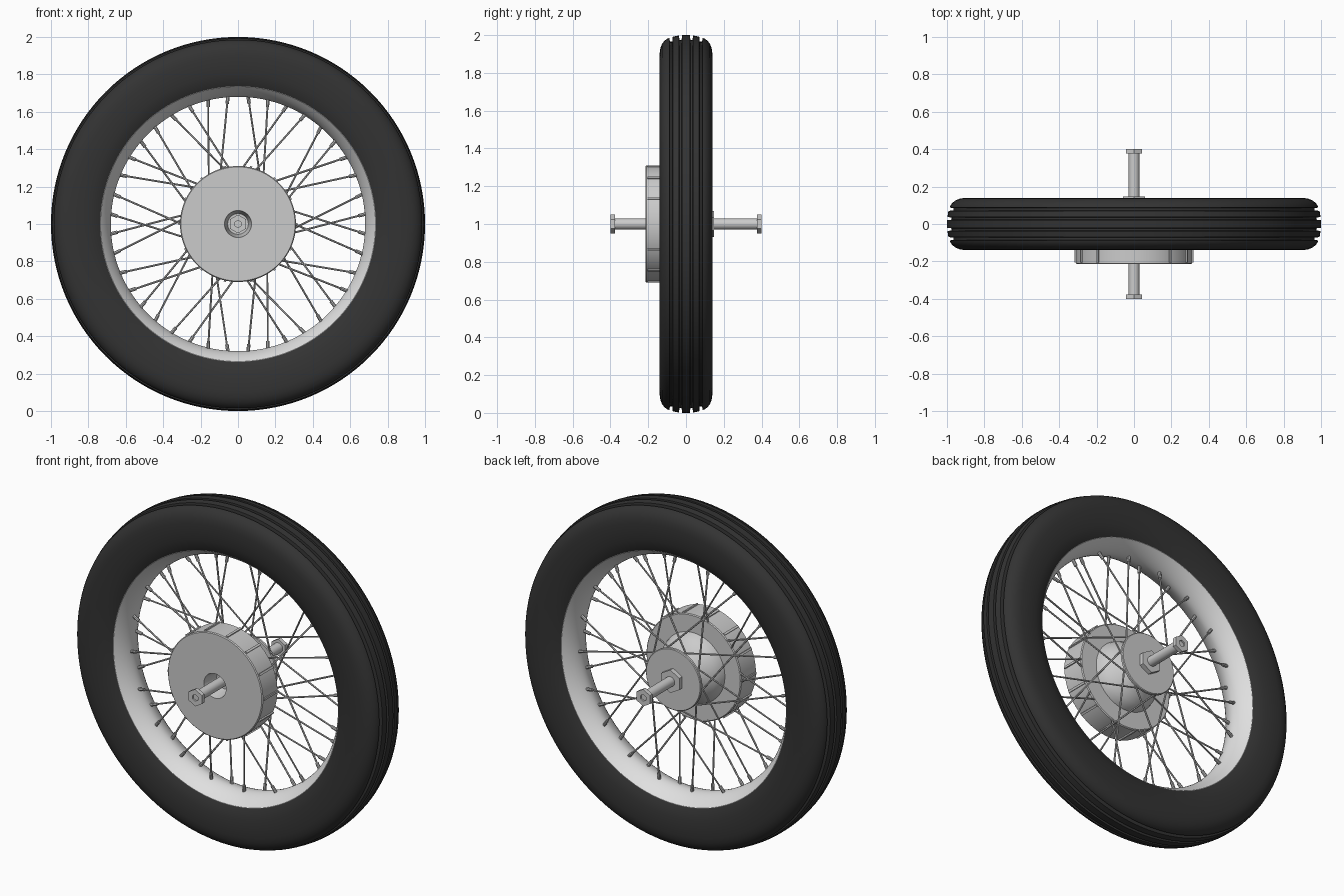
import bpy, bmesh, math
from mathutils import Vector

if "Cube" in bpy.data.objects:
    bpy.data.objects.remove(bpy.data.objects["Cube"])

HUB = Vector((0, 0, 1))


def material(name, v):
    m = bpy.data.materials.new(name)
    m.diffuse_color = (v, v, v, 1)
    m.use_nodes = True
    m.node_tree.nodes["Principled BSDF"].inputs["Base Color"].default_value = m.diffuse_color
    return m


RUBBER = material("black rubber", 0.033)
RIM = material("light rim metal", 0.74)
STEEL = material("hub steel", 0.6)
WIRE = material("spoke steel", 0.5)


def finish(name, bm, mat, angle=35):
    bmesh.ops.recalc_face_normals(bm, faces=bm.faces)
    me = bpy.data.meshes.new(name)
    bm.to_mesh(me)
    bm.free()
    me.materials.append(mat)
    ob = bpy.data.objects.new(name, me)
    bpy.context.collection.objects.link(ob)
    bpy.ops.object.select_all(action='DESELECT')
    ob.select_set(True)
    bpy.context.view_layer.objects.active = ob
    bpy.ops.object.shade_smooth_by_angle(angle=math.radians(angle))
    return ob


def polar(r, a, y):
    return Vector((r * math.cos(a), y, 1 + r * math.sin(a)))


def lathe(name, profile, mat, n=96, start=0.0, angle=35):
    """Spin a closed (radius, y) profile around the axle."""
    bm = bmesh.new()
    rings = [[bm.verts.new(polar(r, start + math.tau * i / n, y)) for r, y in profile]
             for i in range(n)]
    k = len(profile)
    for i in range(n):
        a, b = rings[i], rings[(i + 1) % n]
        for j in range(k):
            bm.faces.new((a[j], a[(j + 1) % k], b[(j + 1) % k], b[j]))
    return finish(name, bm, mat, angle)


def add_rod(bm, p, q, radius, n=6):
    d = q - p
    rot = d.to_track_quat('Z', 'Y').to_matrix().to_4x4()
    rot.translation = (p + q) / 2
    bmesh.ops.create_cone(bm, cap_ends=True, segments=n, radius1=radius,
                          radius2=radius, depth=d.length, matrix=rot)


# Tyre: rounded sidewall with four grooves around the tread
half = [(0.735, 0.112), (0.76, 0.125), (0.80, 0.135), (0.85, 0.14), (0.90, 0.14),
        (0.93, 0.136), (0.955, 0.126), (0.972, 0.112), (0.982, 0.098)]
tread = [(0.985, 0.088), (0.965, 0.085), (0.965, 0.073), (0.992, 0.070),
         (0.998, 0.037), (0.975, 0.035), (0.975, 0.023), (1.0, 0.021)]
side = half + tread
lathe("tyre", side + [(r, -y) for r, y in reversed(side)], RUBBER, 128)

# Rim: shallow channel bulging toward the hub
arc = []
for i in range(17):
    t = -1 + i / 8
    arc.append((0.68 + 0.055 * abs(t) ** 1.8, 0.113 * t))
lathe("rim", arc + [(0.75, 0.113), (0.75, -0.113)], RIM, 128)

# Brake drum with a bored centre
lathe("brake_drum", [(0.03, -0.12), (0.055, -0.12), (0.072, -0.215), (0.305, -0.215),
                     (0.31, -0.21), (0.31, -0.075), (0.305, -0.07), (0.03, -0.07)], STEEL)

# Axial ribs around the drum
bm = bmesh.new()
for i in range(14):
    a = math.tau * i / 14
    quads = []
    for y in (-0.205, -0.075):
        quads.append([bm.verts.new(polar(r, a + s * 0.02, y))
                      for r, s in ((0.30, -1), (0.317, -1), (0.317, 1), (0.30, 1))])
    f, b = quads
    bm.faces.new(f)
    bm.faces.new(b)
    for j in range(4):
        bm.faces.new((f[j], f[(j + 1) % 4], b[(j + 1) % 4], b[j]))
finish("drum_ribs", bm, STEEL)

# Bell-shaped hub body and rear spoke flange
lathe("hub_body", [(0.03, -0.07), (0.205, -0.07), (0.198, -0.045), (0.18, -0.015),
                   (0.15, 0.015), (0.115, 0.04), (0.085, 0.065), (0.07, 0.09),
                   (0.065, 0.11), (0.03, 0.11)], STEEL, 64)
lathe("rear_flange", [(0.03, 0.10), (0.176, 0.10), (0.18, 0.104), (0.18, 0.116),
                      (0.176, 0.12), (0.03, 0.12)], STEEL, 64)

# Axle, hex bolt ends and the rear nut
bm = bmesh.new()
add_rod(bm, HUB + Vector((0, -0.39, 0)), HUB + Vector((0, 0.39, 0)), 0.029, 32)
finish("axle", bm, STEEL)


def hexagon(name, r, y0, y1):
    lathe(name, [(0.02, y0), (r, y0), (r, y1), (0.02, y1)], STEEL, 6, math.pi / 6, 20)


hexagon("front_bolt_head", 0.05, -0.40, -0.376)
hexagon("rear_bolt_head", 0.05, 0.376, 0.40)
hexagon("rear_nut", 0.068, 0.12, 0.147)

# Crossed wire spokes with nipples: even ones to the drum, odd ones to the flange
spokes, nipples = bmesh.new(), bmesh.new()
COUNT = 40
for i in range(COUNT):
    a = math.tau * (i + 0.5) / COUNT
    lean = 1 if (i // 2) % 2 else -1
    if i % 2:
        inner, y_rim = polar(0.16, a + lean * math.radians(62), 0.11), 0.02
    else:
        inner, y_rim = polar(0.295, a + lean * math.radians(14), -0.075), -0.02
    outer = polar(0.685, a, y_rim)
    d = (inner - outer).normalized()
    add_rod(spokes, inner, outer, 0.0052)
    add_rod(nipples, outer, outer + d * 0.04, 0.0095, 8)
finish("spokes", spokes, WIRE)
finish("spoke_nipples", nipples, WIRE)
